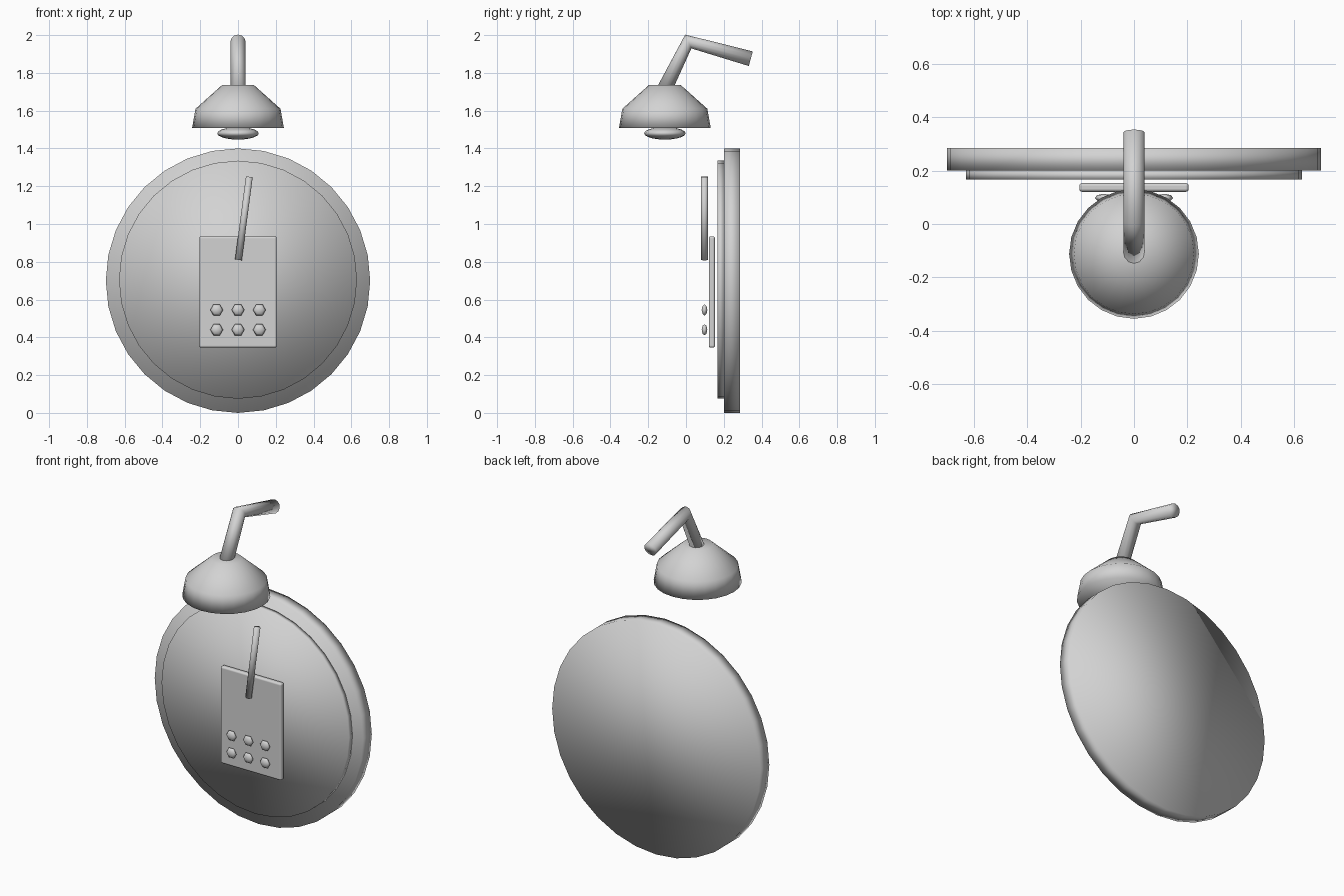
import bpy
import bmesh
import math
from mathutils import Vector, Matrix

default = bpy.data.objects.get("Cube")
if default:
    bpy.data.objects.remove(default, do_unlink=True)

GREY = (0.65, 0.65, 0.65, 1.0)
grey = bpy.data.materials.new("plain grey")
grey.use_nodes = True
grey.diffuse_color = GREY
grey.node_tree.nodes["Principled BSDF"].inputs["Base Color"].default_value = GREY


def make_object(name, bm):
    """Turn a bmesh into a smooth shaded grey object."""
    bmesh.ops.recalc_face_normals(bm, faces=bm.faces)
    for face in bm.faces:
        face.smooth = True
    mesh = bpy.data.meshes.new(name)
    bm.to_mesh(mesh)
    bm.free()
    mesh.materials.append(grey)
    obj = bpy.data.objects.new(name, mesh)
    bpy.context.collection.objects.link(obj)
    return obj


def lathe(name, profile, sides, location, axis="Z"):
    """Stack of (radius, height) rings with capped ends."""
    bm = bmesh.new()
    rings = []
    for radius, height in profile:
        ring = []
        for i in range(sides):
            a = math.tau * i / sides
            ring.append(bm.verts.new((radius * math.cos(a), radius * math.sin(a), height)))
        rings.append(ring)
    for low, high in zip(rings, rings[1:]):
        for i in range(sides):
            j = (i + 1) % sides
            bm.faces.new((low[i], low[j], high[j], high[i]))
    bm.faces.new(rings[0])
    bm.faces.new(rings[-1])
    if axis == "Y":
        bmesh.ops.rotate(bm, verts=bm.verts, matrix=Matrix.Rotation(-math.pi / 2, 3, "X"))
    bmesh.ops.translate(bm, verts=bm.verts, vec=location)
    return make_object(name, bm)


def ellipsoid(name, segments, rings, scale, location, axis="Z"):
    bm = bmesh.new()
    bmesh.ops.create_uvsphere(bm, u_segments=segments, v_segments=rings, radius=1)
    bmesh.ops.scale(bm, verts=bm.verts, vec=scale)
    if axis == "Y":
        # turn the poles to the front with a corner pointing up
        bmesh.ops.rotate(bm, verts=bm.verts, matrix=Matrix.Rotation(math.pi / 2, 3, "Z"))
        bmesh.ops.rotate(bm, verts=bm.verts, matrix=Matrix.Rotation(math.pi / 2, 3, "X"))
    bmesh.ops.translate(bm, verts=bm.verts, vec=location)
    return make_object(name, bm)


# Round dial: large backing disc and thinner front disc
lathe("dial_back", [(0.70, 0.20), (0.70, 0.285)], 32, (0, 0, 0.70), "Y")
lathe("dial_front", [(0.63, 0.166), (0.63, 0.20)], 32, (0, 0, 0.705), "Y")

# Rounded panel in front of the dial
bm = bmesh.new()
bmesh.ops.create_cube(bm, size=1)
bmesh.ops.scale(bm, verts=bm.verts, vec=(0.41, 0.033, 0.59))
bmesh.ops.translate(bm, verts=bm.verts, vec=(0, 0.137, 0.64))
panel = make_object("panel", bm)
bevel = panel.modifiers.new("rounded edges", "BEVEL")
bevel.width = 0.012
bevel.segments = 3
bevel.harden_normals = True

# Tilted pointer
low, high = Vector((0.002, 0.098, 0.81)), Vector((0.06, 0.098, 1.25))
length = (high - low).length
pointer = lathe("pointer", [(0.018, 0), (0.018, length)], 12, (0, 0, 0))
pointer.location = low
pointer.rotation_euler = (0, math.atan2(high.x - low.x, high.z - low.z), 0)

# Two rows of three buttons
for row, z in enumerate((0.44, 0.545)):
    for col, x in enumerate((-0.113, 0, 0.113)):
        ellipsoid(f"button_{row}_{col}", 6, 4, (0.034, 0.034, 0.015), (x, 0.098, z), "Y")

# Lamp shade and bulb
LAMP_Y = -0.112
lathe("lamp_shade", [(0.243, 1.508), (0.225, 1.61), (0.085, 1.735)], 24, (0, LAMP_Y, 0))
ellipsoid("lamp_bulb", 16, 10, (0.11, 0.11, 0.033), (0, LAMP_Y, 1.48))

# Bent pipe that carries the lamp
curve = bpy.data.curves.new("lamp_arm", "CURVE")
curve.dimensions = "3D"
curve.bevel_depth = 0.04
curve.bevel_resolution = 4
curve.use_fill_caps = True
path = [(0, -0.113, 1.715), (0, 0.012, 1.966), (0, 0.343, 1.875)]
spline = curve.splines.new("POLY")
spline.points.add(len(path) - 1)
for point, co in zip(spline.points, path):
    point.co = (*co, 1)
arm_curve = bpy.data.objects.new("lamp_arm_path", curve)
bpy.context.collection.objects.link(arm_curve)
bpy.context.view_layer.update()
arm_mesh = bpy.data.meshes.new_from_object(
    arm_curve.evaluated_get(bpy.context.evaluated_depsgraph_get()))
bm = bmesh.new()
bm.from_mesh(arm_mesh)
bmesh.ops.remove_doubles(bm, verts=bm.verts, dist=0.0005)
make_object("lamp_arm", bm)
bpy.data.objects.remove(arm_curve, do_unlink=True)
